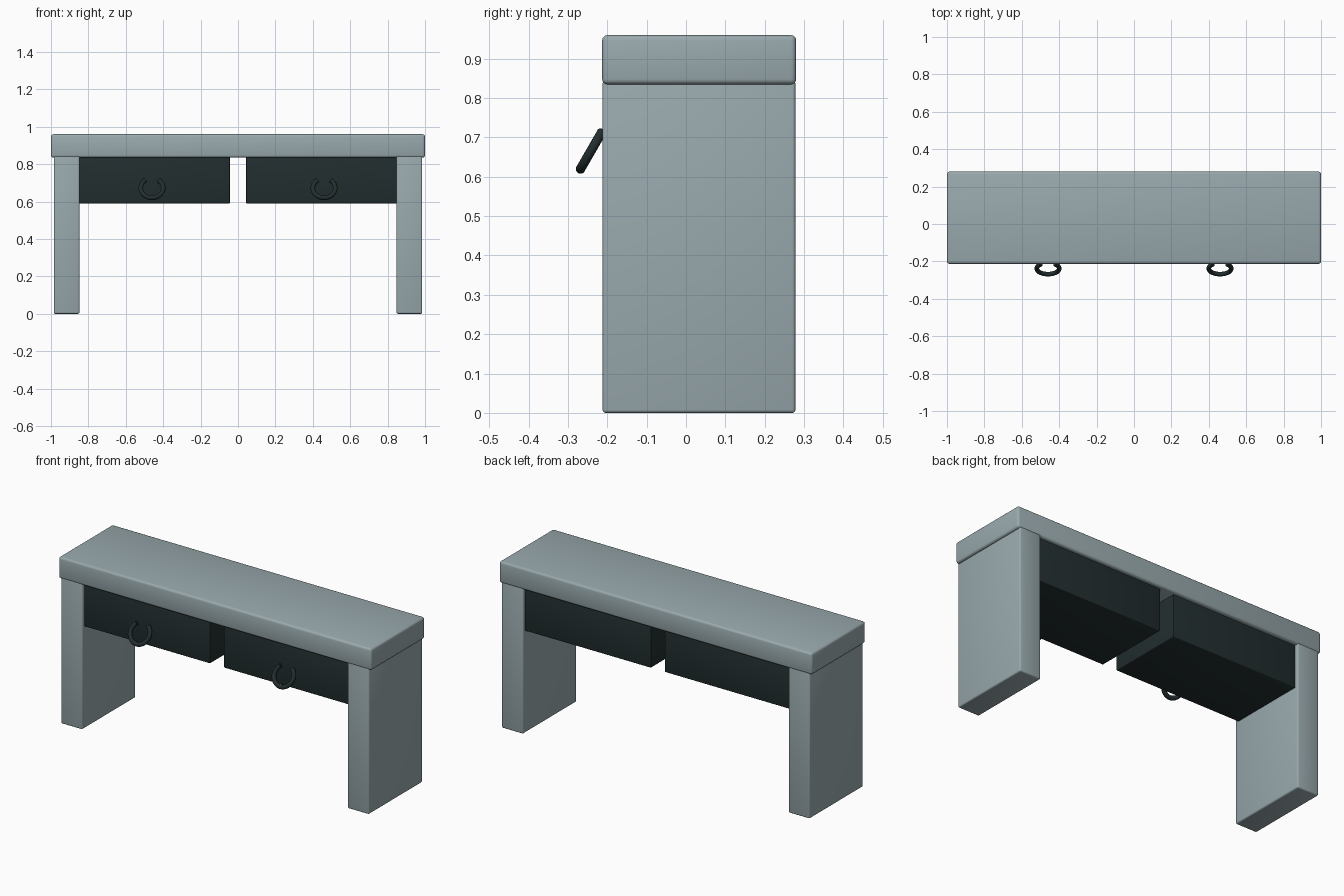
import bpy
import math
from mathutils import Vector

if "Cube" in bpy.data.objects:
    bpy.data.objects.remove(bpy.data.objects["Cube"], do_unlink=True)


def make_material(name, colour):
    mat = bpy.data.materials.new(name)
    mat.use_nodes = True
    mat.diffuse_color = colour
    mat.node_tree.nodes["Principled BSDF"].inputs["Base Color"].default_value = colour
    return mat


grey = make_material("blue grey paint", (0.32, 0.40, 0.42, 1))
dark = make_material("dark slate", (0.016, 0.027, 0.028, 1))


def box(name, low, high, mat, bevel):
    """Rounded box between two opposite corners."""
    low, high = Vector(low), Vector(high)
    bpy.ops.mesh.primitive_cube_add(size=1, location=(low + high) / 2)
    obj = bpy.context.object
    obj.name = name
    obj.scale = high - low
    bpy.ops.object.transform_apply(location=False, rotation=False, scale=True)
    obj.data.materials.append(mat)
    mod = obj.modifiers.new("rounded edges", "BEVEL")
    mod.width = bevel
    mod.segments = 3
    bpy.ops.object.modifier_apply(modifier=mod.name)
    bpy.ops.object.shade_smooth_by_angle(angle=math.radians(35))
    return obj


def handle(name, x):
    """Tilted horseshoe ring, open at the top."""
    curve = bpy.data.curves.new(name, "CURVE")
    curve.dimensions = "3D"
    curve.bevel_depth = 0.0125
    curve.bevel_resolution = 3
    curve.use_fill_caps = True
    steps = 28
    start, end = math.radians(128), math.radians(412)
    spline = curve.splines.new("POLY")
    spline.points.add(steps)
    for i, point in enumerate(spline.points):
        a = start + (end - start) * i / steps
        point.co = (0.06 * math.cos(a), 0.06 * math.sin(a), 0, 1)
    obj = bpy.data.objects.new(name, curve)
    bpy.context.collection.objects.link(obj)
    obj.location = (x, -0.238, 0.672)
    obj.rotation_euler.x = math.radians(60)
    bpy.ops.object.select_all(action="DESELECT")
    obj.select_set(True)
    bpy.context.view_layer.objects.active = obj
    bpy.ops.object.convert(target="MESH")
    obj = bpy.context.object
    obj.data.materials.append(dark)
    bpy.ops.object.shade_smooth_by_angle(angle=math.radians(40))


# Table top
box("table_top", (-1, -0.213, 0.835), (1, 0.28, 0.96), grey, 0.013)

# Legs, drawers and handles on both sides
for side, s in (("left", 1), ("right", -1)):
    xs = sorted((s * 0.848, s * 0.985))
    box(side + "_leg", (xs[0], -0.212, 0), (xs[1], 0.278, 0.845), grey, 0.008)
    xs = sorted((s * 0.044, s * 0.855))
    box(side + "_drawer", (xs[0], -0.192, 0.59), (xs[1], 0.258, 0.84), dark, 0.004)
    handle(side + "_handle", s * 0.46)
